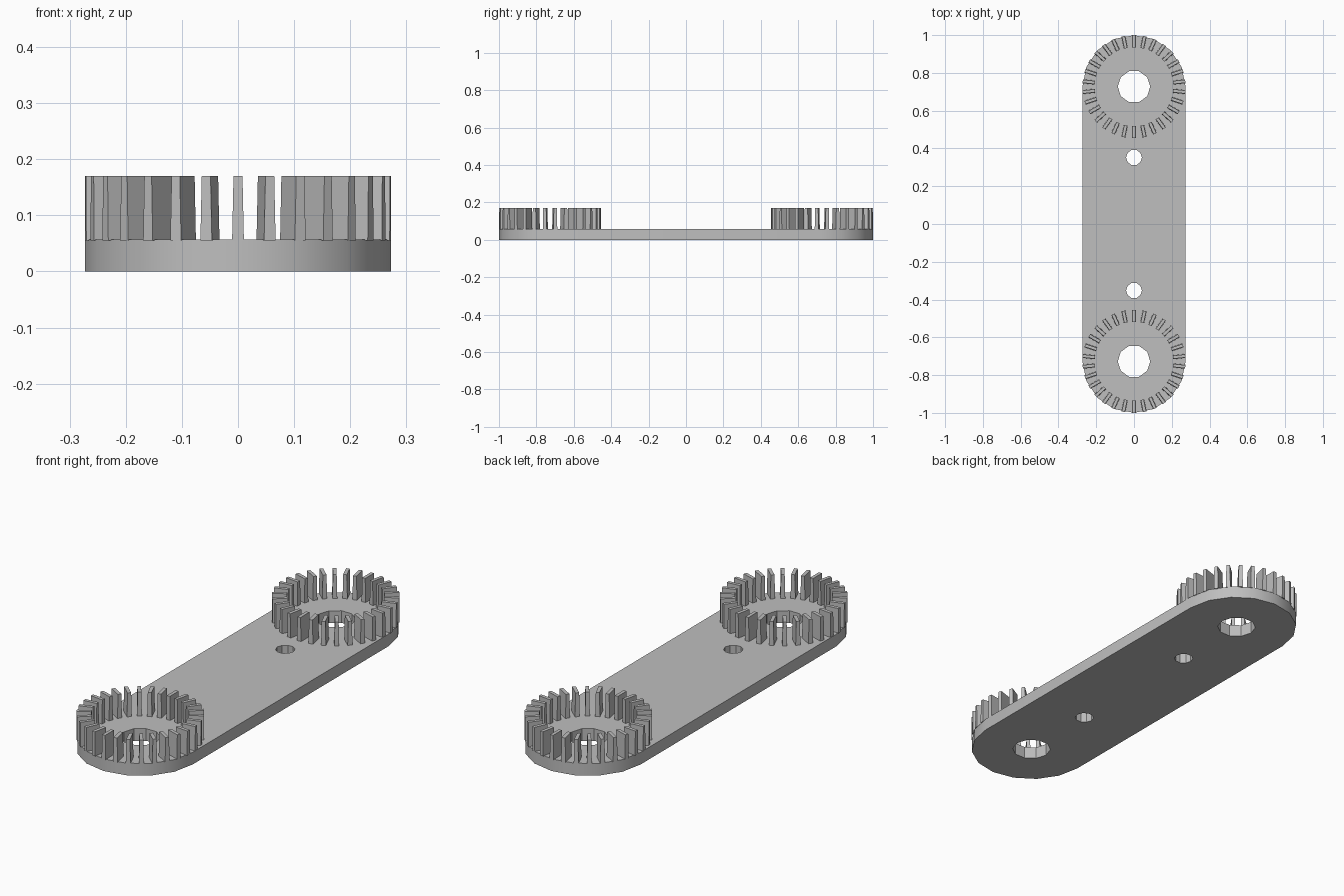
import bpy, bmesh
from math import sin, cos, pi, tau
from mathutils import Matrix, Vector

cube = bpy.data.objects.get("Cube")
if cube:
    bpy.data.objects.remove(cube, do_unlink=True)

R = 0.273             # end radius and half width
END_Y = 1 - R         # centre of each rounded end
THICK = 0.057
TOP = 0.17
TEETH = 30

grey = bpy.data.materials.new("light_grey")
grey.use_nodes = True
grey.diffuse_color = (0.52, 0.52, 0.52, 1)
grey.node_tree.nodes["Principled BSDF"].inputs["Base Color"].default_value = (0.52, 0.52, 0.52, 1)


def finish(bm, name):
    bmesh.ops.recalc_face_normals(bm, faces=bm.faces)
    mesh = bpy.data.meshes.new(name)
    bm.to_mesh(mesh)
    bm.free()
    mesh.materials.append(grey)
    obj = bpy.data.objects.new(name, mesh)
    bpy.context.collection.objects.link(obj)
    bpy.ops.object.select_all(action='DESELECT')
    obj.select_set(True)
    bpy.context.view_layer.objects.active = obj
    bpy.ops.object.shade_smooth_by_angle()
    return obj


def arc(cy, r, start, sweep, steps, closed):
    count = steps if closed else steps + 1
    return [(r * cos(start + sweep * i / steps), cy + r * sin(start + sweep * i / steps))
            for i in range(count)]


def add_loop(bm, points):
    verts = [bm.verts.new((x, y, 0)) for x, y in points]
    return [bm.edges.new((v, verts[i - 1])) for i, v in enumerate(verts)]


# Flat bar with rounded ends and four through holes
bm = bmesh.new()
edges = add_loop(bm, arc(END_Y, R, 0, pi, 8, False) + arc(-END_Y, R, pi, pi, 8, False))
for side in (-1, 1):
    edges += add_loop(bm, arc(side * END_Y, 0.086, 0, tau, 10, True))
    edges += add_loop(bm, arc(side * 0.352, 0.042, 0, tau, 10, True))
bmesh.ops.triangle_fill(bm, edges=edges, use_beauty=True, use_dissolve=False)
out = bmesh.ops.extrude_face_region(bm, geom=bm.faces[:])
bmesh.ops.translate(bm, vec=(0, 0, THICK),
                    verts=[g for g in out["geom"] if isinstance(g, bmesh.types.BMVert)])
finish(bm, "bar")


# Ring of tapered upright teeth at each end
def tooth_ring(name, cy):
    bm = bmesh.new()
    inner, outer, base = 0.208, R, THICK - 0.002
    for i in range(TEETH):
        place = Matrix.Translation((0, cy, 0)) @ Matrix.Rotation(tau * i / TEETH, 4, 'Z')
        verts = bmesh.ops.create_cube(bm, size=1)["verts"]
        for v in verts:
            upper = v.co.z > 0
            half = 0.008 if upper else 0.0105
            v.co = place @ Vector((half if v.co.x > 0 else -half,
                                   outer if v.co.y > 0 else inner,
                                   TOP if upper else base))
    return finish(bm, name)


tooth_ring("front_tooth_ring", -END_Y)
tooth_ring("back_tooth_ring", END_Y)
